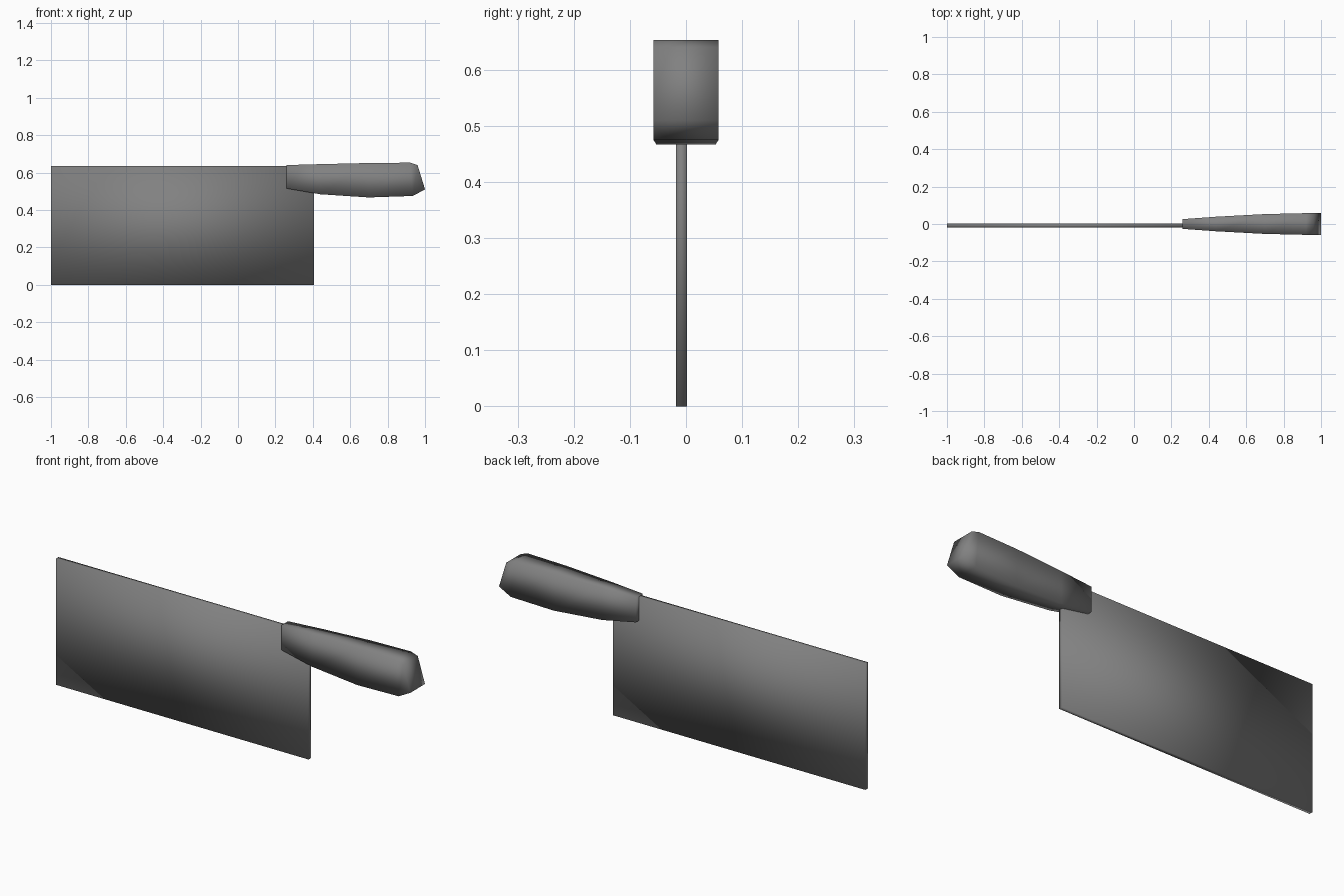
import bpy
import bmesh

cube = bpy.data.objects.get("Cube")
if cube:
    bpy.data.objects.remove(cube, do_unlink=True)

# One plain grey for the whole knife
grey = bpy.data.materials.new("dark_grey")
grey.use_nodes = True
colour = (0.22, 0.22, 0.22, 1)
grey.diffuse_color = colour
grey.node_tree.nodes["Principled BSDF"].inputs["Base Color"].default_value = colour


def loft(name, sections):
    """Bridge four-cornered sections: top x, top z, bottom x, bottom z, y min, y max."""
    bm = bmesh.new()
    rings = []
    for xt, zt, xb, zb, y0, y1 in sections:
        corners = ((xt, y0, zt), (xt, y1, zt), (xb, y1, zb), (xb, y0, zb))
        rings.append([bm.verts.new(c) for c in corners])
    for a, b in zip(rings, rings[1:]):
        for i in range(4):
            j = (i + 1) % 4
            bm.faces.new((a[i], a[j], b[j], b[i]))
    bm.faces.new(rings[0])
    bm.faces.new(rings[-1])
    bmesh.ops.recalc_face_normals(bm, faces=bm.faces)
    for face in bm.faces:
        face.smooth = True
    mesh = bpy.data.meshes.new(name)
    bm.to_mesh(mesh)
    bm.free()
    mesh.materials.append(grey)
    obj = bpy.data.objects.new(name, mesh)
    bpy.context.collection.objects.link(obj)
    return obj


# Broad rectangular blade
loft("blade", [(x, 0.635, x, 0, -0.018, 0.002) for x in (-1.0, 0.405)])

# Handle widening towards a slanted butt
profile = [
    (0.26, 0.64, 0.26, 0.515, 0.026),
    (0.44, 0.645, 0.44, 0.484, 0.039),
    (0.70, 0.651, 0.70, 0.467, 0.053),
    (0.92, 0.653, 0.935, 0.475, 0.058),
    (0.96, 0.64, 1.0, 0.51, 0.058),
]
loft("handle", [(xt, zt, xb, zb, -w, w) for xt, zt, xb, zb, w in profile])
